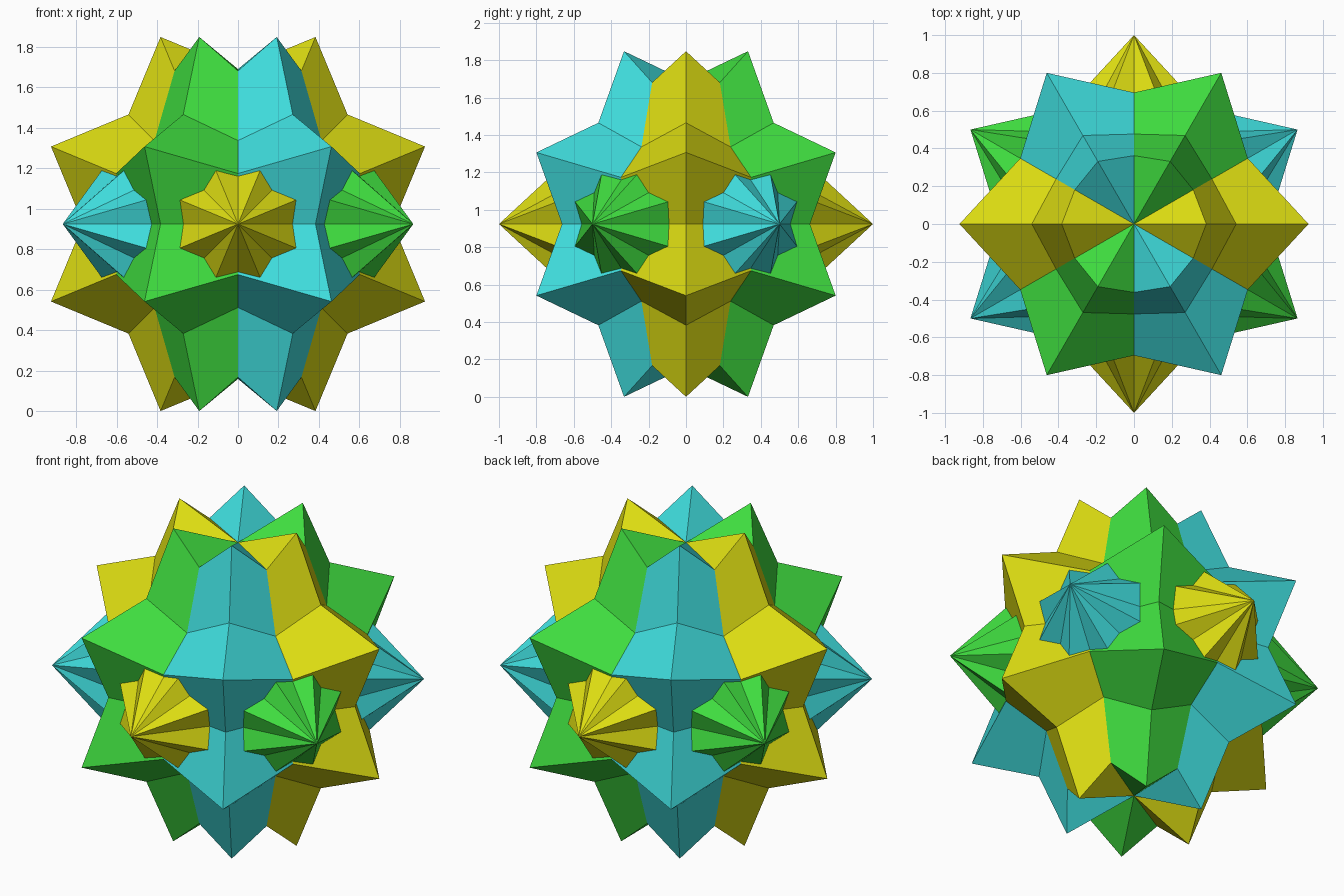
import bpy
import bmesh
from math import sin, cos, pi, radians
from mathutils import Matrix, Vector

cube = bpy.data.objects.get("Cube")
if cube:
    bpy.data.objects.remove(cube, do_unlink=True)

POINTS = 8                                 # tips on each star
OUTER = 1.0                                # tip radius, also the apex distance
INNER = OUTER * cos(pi / 4) / cos(pi / 8)  # notch radius of two crossed squares
CENTRE_Z = OUTER * cos(pi / 8)             # puts the lowest tips on the ground


def make_material(name, rgb):
    mat = bpy.data.materials.new(name)
    mat.use_nodes = True
    colour = (*rgb, 1.0)
    mat.diffuse_color = colour
    bsdf = next(n for n in mat.node_tree.nodes if n.type == 'BSDF_PRINCIPLED')
    bsdf.inputs["Base Color"].default_value = colour
    return mat


def star_bipyramid(name, angle, mat):
    """Upright eight-pointed star with an apex on each side, turned about z."""
    bm = bmesh.new()
    # Star rim in the xz plane, tips and notches alternating
    rim = []
    for i in range(2 * POINTS):
        a = (i + 0.5 * POINTS / 4) * pi / POINTS - pi / POINTS + pi / 8
        r = OUTER if i % 2 == 0 else INNER
        rim.append(bm.verts.new((r * cos(a), 0, r * sin(a))))
    # Fan of triangles to the front and back apexes
    for y in (-OUTER, OUTER):
        apex = bm.verts.new((0, y, 0))
        for i, v in enumerate(rim):
            bm.faces.new((apex, v, rim[(i + 1) % len(rim)]))
    bmesh.ops.recalc_face_normals(bm, faces=bm.faces)
    bm.transform(Matrix.Translation(Vector((0, 0, CENTRE_Z)))
                 @ Matrix.Rotation(angle, 4, 'Z'))
    mesh = bpy.data.meshes.new(name)
    bm.to_mesh(mesh)
    bm.free()
    mesh.materials.append(mat)
    obj = bpy.data.objects.new(name, mesh)
    bpy.context.collection.objects.link(obj)
    return obj


# Three interlocking stars sharing the vertical axis, 60 degrees apart
for colour, rgb, degrees in (
    ("yellow", (0.72, 0.72, 0.006), 0),
    ("green", (0.05, 0.72, 0.05), 60),
    ("teal", (0.05, 0.72, 0.72), 120),
):
    star_bipyramid(colour + "_star", radians(degrees), make_material(colour, rgb))
